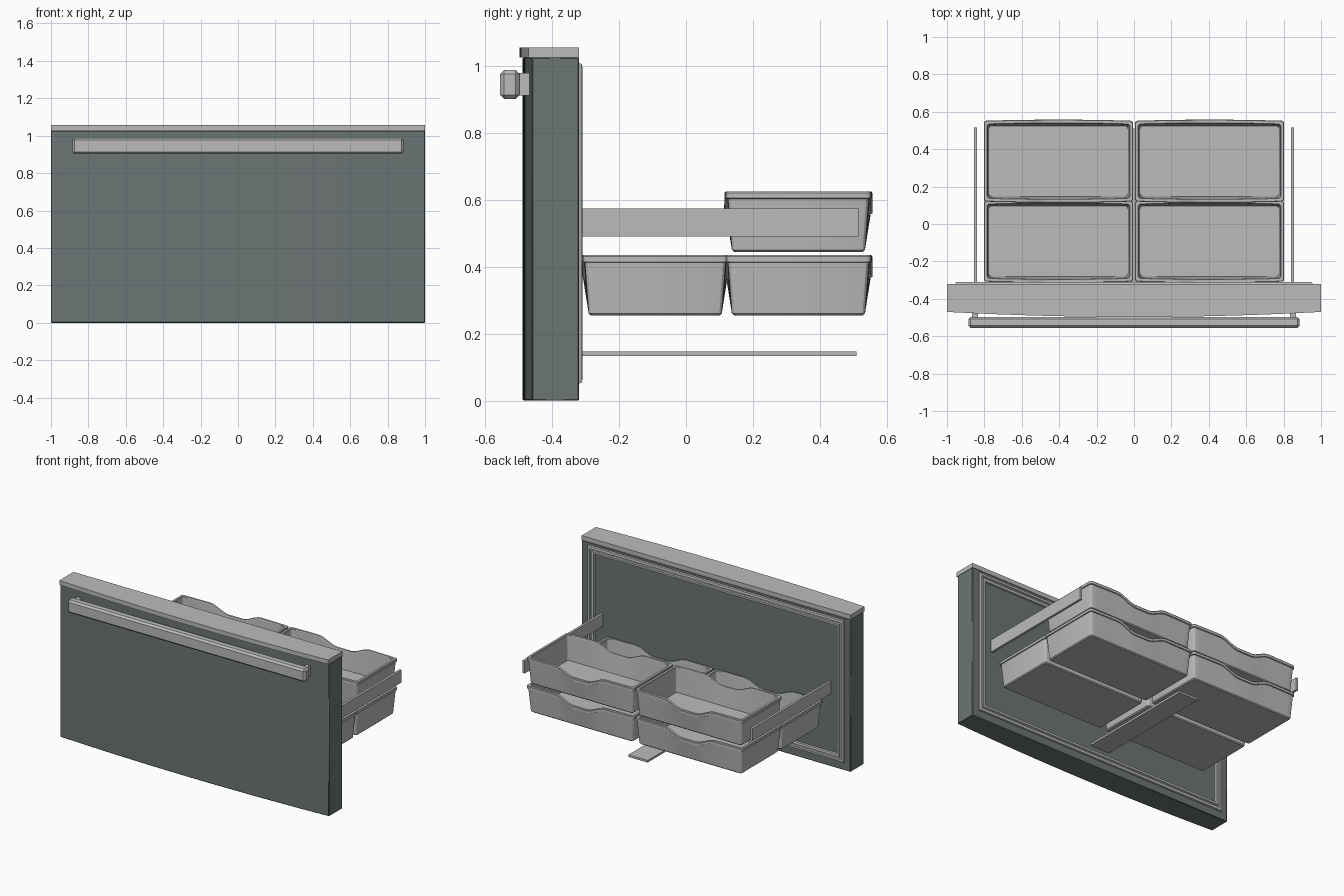
import bpy, bmesh
from math import sin, cos, pi

cube = bpy.data.objects.get("Cube")
if cube:
    bpy.data.objects.remove(cube, do_unlink=True)


def material(name, color):
    m = bpy.data.materials.new(name)
    m.use_nodes = True
    m.diffuse_color = (*color, 1)
    m.node_tree.nodes["Principled BSDF"].inputs["Base Color"].default_value = (*color, 1)
    return m


grey = material("light grey", (0.5, 0.5, 0.5))
slate = material("slate green", (0.15, 0.18, 0.175))


def finish(bm, name, mat, bevel=0, segments=1, smooth=False):
    bmesh.ops.recalc_face_normals(bm, faces=bm.faces)
    me = bpy.data.meshes.new(name)
    bm.to_mesh(me)
    bm.free()
    me.materials.append(mat)
    ob = bpy.data.objects.new(name, me)
    bpy.context.collection.objects.link(ob)
    if bevel:
        mod = ob.modifiers.new("Bevel", "BEVEL")
        mod.width, mod.segments = bevel, segments
    if smooth:
        bpy.ops.object.select_all(action="DESELECT")
        ob.select_set(True)
        bpy.context.view_layer.objects.active = ob
        bpy.ops.object.shade_smooth_by_angle(angle=0.5)
    return ob


def box(name, mat, x, y, z, bevel=0, segments=1):
    bm = bmesh.new()
    bmesh.ops.create_cube(bm, size=1)
    for v in bm.verts:
        for i, (lo, hi) in enumerate((x, y, z)):
            v.co[i] = lo + (v.co[i] + 0.5) * (hi - lo)
    return finish(bm, name, mat, bevel, segments)


def loft(rings, closed=False, caps=False):
    bm = bmesh.new()
    loops = [[bm.verts.new(p) for p in r] for r in rings]
    pairs = list(zip(loops, loops[1:]))
    if closed:
        pairs.append((loops[-1], loops[0]))
    n = len(loops[0])
    for a, b in pairs:
        for i in range(n):
            j = (i + 1) % n
            bm.faces.new((a[i], a[j], b[j], b[i]))
    if caps:
        bm.faces.new(loops[0])
        bm.faces.new(loops[-1])
    return bm


# Bowed slabs: door panel and its top cap
def bowed_slab(name, mat, side_y, mid_y, z0, z1, bevel):
    xs = [-1 + i / 16 for i in range(33)]
    outline = [(x, side_y + (mid_y - side_y) * (1 - x * x)) for x in xs]
    outline += [(1, -0.32), (-1, -0.32)]
    bm = loft([[(x, y, z) for x, y in outline] for z in (z0, z1)], caps=True)
    finish(bm, name, mat, bevel, smooth=True)


bowed_slab("door_panel", slate, -0.46, -0.488, 0, 1.026, 0.003)
bowed_slab("top_cap", grey, -0.47, -0.497, 1.026, 1.056, 0)

# Door seal: ridged rectangular frame on the back of the panel
seal = [(0, -0.322), (0.004, -0.311), (0.02, -0.309), (0.024, -0.316),
        (0.03, -0.316), (0.034, -0.309), (0.05, -0.311), (0.054, -0.322)]
rings = []
for inset, y in seal:
    hx, lo, hi = 0.955 - inset, 0.05 + inset, 1.01 - inset
    rings.append([(-hx, y, lo), (hx, y, lo), (hx, y, hi), (-hx, y, hi)])
finish(loft(rings, closed=True), "door_seal", grey)

# Handle bar and its posts
box("handle_bar", grey, (-0.885, 0.885), (-0.556, -0.497), (0.902, 0.988), 0.012)
for side, s in (("left", 1), ("right", -1)):
    box(f"{side}_handle_post", grey, sorted((s * 0.835, s * 0.865)), (-0.5, -0.455), (0.912, 0.98))
    box(f"{side}_slide_rail", grey, sorted((s * 0.84, s * 0.856)), (-0.32, 0.515), (0.49, 0.574))
box("centre_guide", grey, (-0.072, 0.072), (-0.32, 0.51), (0.133, 0.147))


# Storage bins: tapered tubs with a lip and a finger notch front and back
HX, HY, HEIGHT = 0.4, 0.217, 0.18


def dip(x):
    t = min(max((0.19 - abs(x)) / 0.14, 0), 1)
    return 0.045 * t * t * (3 - 2 * t)


def bin_ring(inset, z, notch, radius=0.014):
    hx, hy = HX - inset, HY - inset
    steps = 28
    path = []
    for sx, sy, start in ((1, 1, 0), (-1, 1, 1), (-1, -1, 2), (1, -1, 3)):
        for k in range(4):
            a = (start + k / 3) * pi / 2
            path.append((sx * (hx - radius) + radius * cos(a),
                         sy * (hy - radius) + radius * sin(a)))
        if start in (0, 2):
            for k in range(1, steps):
                path.append((sx * (hx - radius) * (1 - 2 * k / steps), sy * hy))
    ring = []
    for x, y in path:
        wall = abs(y) > hy - radius * 0.5
        bulge = 0.006 * max(0, 1 - (x / hx) ** 2) * notch if wall else 0
        ring.append((x, y + (bulge if y > 0 else -bulge), z - (dip(x) * notch if wall else 0)))
    return ring


def storage_bin(name, cx, cy, z):
    levels = [(0.024, 0, 0), (0.018, 0.006, 0), (0.007, 0.158, 1), (0.001, 0.16, 1),
              (0.001, 0.176, 1), (0.004, HEIGHT, 1), (0.018, HEIGHT, 1),
              (0.021, 0.176, 1), (0.029, 0.012, 0)]
    bm = loft([bin_ring(*lv) for lv in levels], caps=True)
    bmesh.ops.translate(bm, verts=bm.verts, vec=(cx, cy, z))
    finish(bm, name, grey, smooth=True)


for side, cx in (("left", 0.404), ("right", -0.404)):
    storage_bin(f"{side}_lower_front_bin", cx, -0.092, 0.255)
    storage_bin(f"{side}_lower_back_bin", cx, 0.336, 0.255)
    storage_bin(f"{side}_upper_back_bin", cx, 0.336, 0.445)
